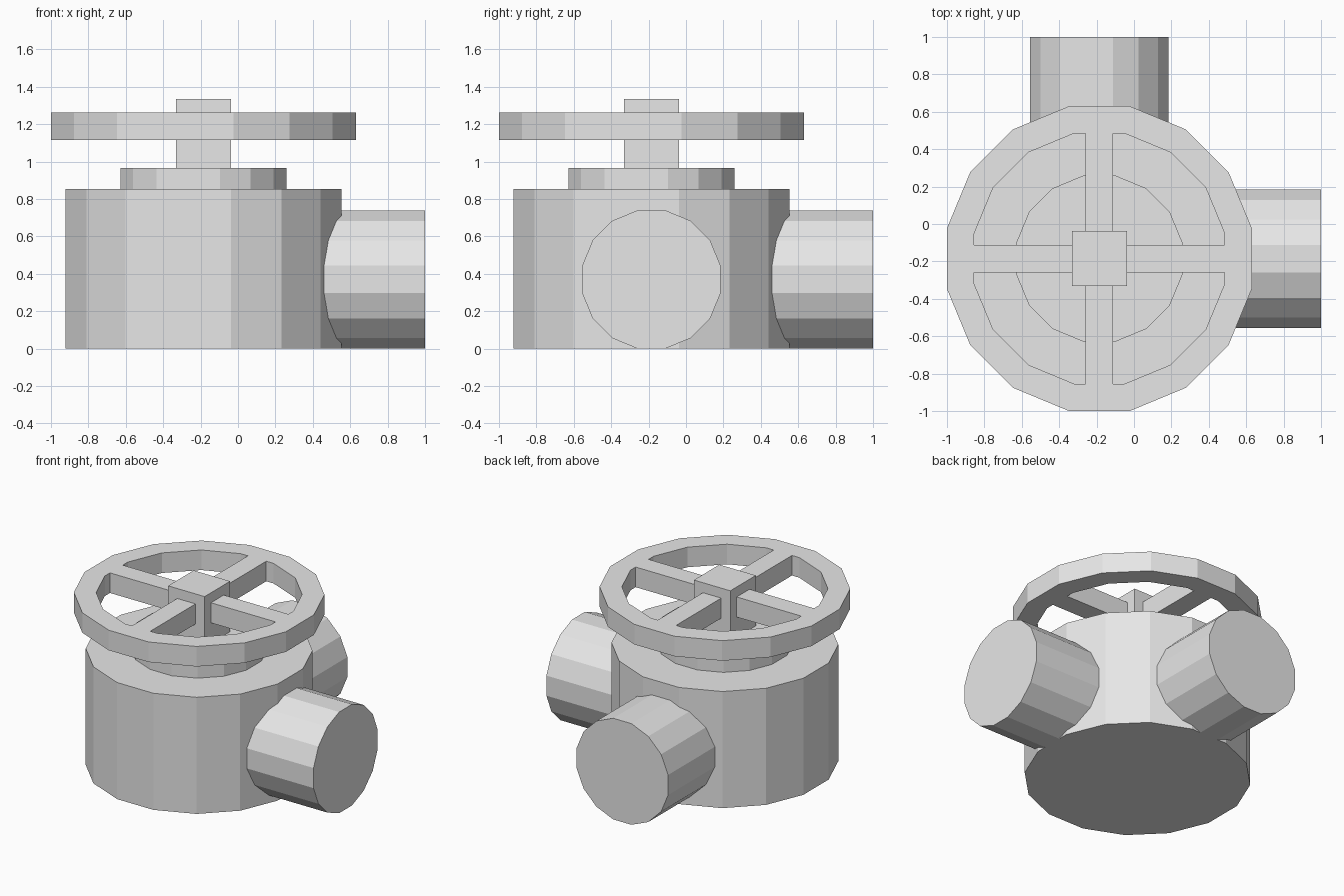
import bpy, bmesh, math
from mathutils import Matrix, Vector

old = bpy.data.objects.get("Cube")
if old:
    bpy.data.objects.remove(old, do_unlink=True)

C = Vector((-0.185, -0.185, 0))   # valve axis
SIDES = 16
HALF = math.pi / SIDES

grey = bpy.data.materials.new("plain grey")
GREY = (0.8, 0.8, 0.8, 1)
grey.diffuse_color = GREY
grey.use_nodes = True
grey.node_tree.nodes["Principled BSDF"].inputs["Base Color"].default_value = GREY


def finish(name, bm):
    bmesh.ops.recalc_face_normals(bm, faces=bm.faces)
    mesh = bpy.data.meshes.new(name)
    bm.to_mesh(mesh)
    bm.free()
    mesh.materials.append(grey)
    obj = bpy.data.objects.new(name, mesh)
    bpy.context.collection.objects.link(obj)
    return obj


def ring_points(apothem, z):
    """Regular polygon with flat sides facing the axes."""
    r = apothem / math.cos(HALF)
    return [Vector((r * math.cos((2 * i + 1) * HALF), r * math.sin((2 * i + 1) * HALF), z))
            for i in range(SIDES)]


def prism(name, apothem, z0, z1, matrix):
    bm = bmesh.new()
    base = bm.faces.new([bm.verts.new(p) for p in ring_points(apothem, z0)])
    ext = bmesh.ops.extrude_face_region(bm, geom=[base], use_keep_orig=True)
    top = [v for v in ext["geom"] if isinstance(v, bmesh.types.BMVert)]
    bmesh.ops.translate(bm, verts=top, vec=(0, 0, z1 - z0))
    bmesh.ops.transform(bm, matrix=matrix, verts=bm.verts)
    return finish(name, bm)


def box(name, lo, hi, turn=0.0):
    bm = bmesh.new()
    lo, hi = Vector(lo), Vector(hi)
    m = (Matrix.Translation(C) @ Matrix.Rotation(turn, 4, "Z")
         @ Matrix.Translation((lo + hi) / 2) @ Matrix.Diagonal((*(hi - lo), 1)))
    bmesh.ops.create_cube(bm, size=1, matrix=m)
    return finish(name, bm)


# Body and bonnet
upright = Matrix.Translation(C)
prism("valve_body", 0.7375, 0.0, 0.853, upright)
prism("bonnet", 0.443, 0.853, 0.966, upright)

# Two pipes at right angles, starting at the body axis
centre = Matrix.Translation(C + Vector((0, 0, 0.37)))
prism("left_pipe", 0.37, 0.0, 1.185, centre @ Matrix.Rotation(math.pi / 2, 4, "Y"))
prism("back_pipe", 0.37, 0.0, 1.185, centre @ Matrix.Rotation(-math.pi / 2, 4, "X"))

# Square stem
S = 0.1475
box("stem", (-S, -S, 0.966), (S, S, 1.335))

# Handwheel rim
Z0, Z1, INNER = 1.115, 1.262, 0.67
bm = bmesh.new()
loops = [[bm.verts.new(p + C) for p in ring_points(a, z)]
         for a, z in ((0.815, Z0), (0.815, Z1), (INNER, Z1), (INNER, Z0))]
for k in range(4):
    a, b = loops[k], loops[(k + 1) % 4]
    for i in range(SIDES):
        j = (i + 1) % SIDES
        bm.faces.new((a[i], a[j], b[j], b[i]))
finish("handwheel_rim", bm)

# Four spokes from stem to rim
for i, side in enumerate(("left", "back", "right", "front")):
    box(side + "_spoke", (S, -0.074, Z0), (INNER, 0.074, Z1), i * math.pi / 2)
